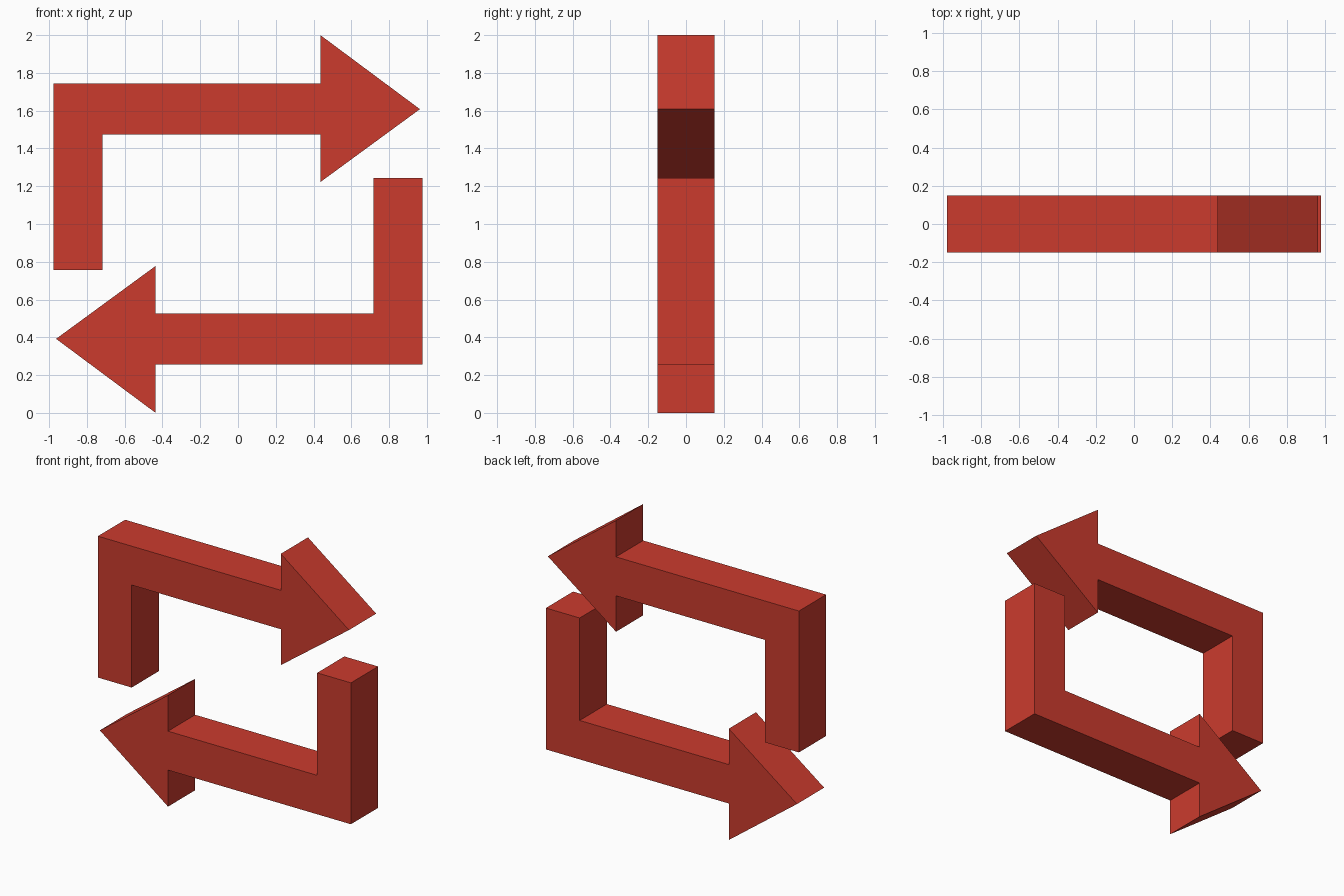
import bpy, bmesh
from mathutils import Matrix

if "Cube" in bpy.data.objects:
    bpy.data.objects.remove(bpy.data.objects["Cube"])

red = bpy.data.materials.new("arrow red")
red.diffuse_color = (0.6, 0.044, 0.027, 1)
red.use_nodes = True
red.node_tree.nodes["Principled BSDF"].inputs["Base Color"].default_value = red.diffuse_color
HALF_DEPTH = 0.15

# Bent arrow outline (x, z)
OUTLINE = [(-0.978, 0.757), (-0.717, 0.757), (-0.717, 1.473), (0.436, 1.473),
           (0.436, 1.222), (0.963, 1.608), (0.436, 2.0), (0.436, 1.745),
           (-0.978, 1.745)]


def bent_arrow(name, half_turn):
    """Extrude the outline along y, optionally turned half way round the centre."""
    bm = bmesh.new()
    face = bm.faces.new([bm.verts.new((x, -HALF_DEPTH, z)) for x, z in OUTLINE])
    ext = bmesh.ops.extrude_face_region(bm, geom=[face], use_keep_orig=True)
    moved = [v for v in ext["geom"] if isinstance(v, bmesh.types.BMVert)]
    bmesh.ops.translate(bm, verts=moved, vec=(0, 2 * HALF_DEPTH, 0))
    if half_turn:
        centre = Matrix.Translation((0, 0, 1))
        turn = centre @ Matrix.Rotation(3.14159265, 4, 'Y') @ centre.inverted()
        bmesh.ops.transform(bm, matrix=turn, verts=bm.verts)
    bmesh.ops.recalc_face_normals(bm, faces=bm.faces)
    mesh = bpy.data.meshes.new(name)
    bm.to_mesh(mesh)
    bm.free()
    mesh.materials.append(red)
    bpy.context.collection.objects.link(bpy.data.objects.new(name, mesh))


bent_arrow("upper_arrow", False)
bent_arrow("lower_arrow", True)
